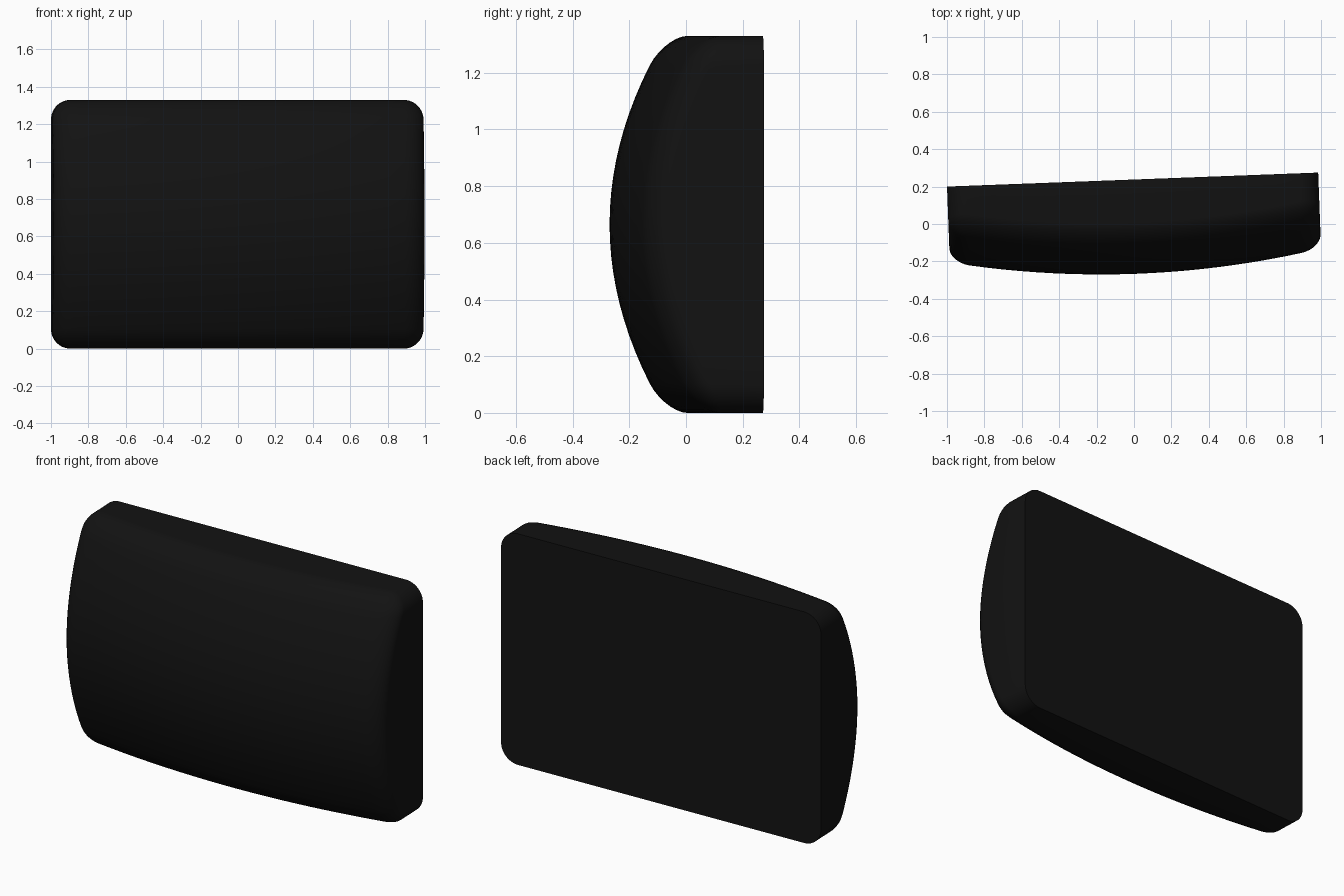
import bpy, bmesh
from math import sin, cos, pi, hypot, radians

if "Cube" in bpy.data.objects:
    bpy.data.objects.remove(bpy.data.objects["Cube"])

HALF_W, HALF_H = 0.993, 0.665      # half width and half height
DEPTH = 0.504                      # back to crown of the dome
R, DROP = 0.105, 0.075             # rim rounding: in plan, in depth
INNER, RIM = 20, 7                 # grid steps across the middle and each rounded rim
TILT = radians(2.16)


def axis(half):
    """Pairs of (core position, signed rim amount) along one axis."""
    core = half - R
    rim = [i / RIM for i in range(RIM, 0, -1)]
    return ([(-core, -t) for t in rim]
            + [(core * (2 * i / INNER - 1), 0) for i in range(INNER + 1)]
            + [(core, t) for t in reversed(rim)])


bm = bmesh.new()

# Domed front with rounded rim
rows = []
for cz, tz in axis(HALF_H):
    row = []
    for cx, tx in axis(HALF_W):
        angle = max(abs(tx), abs(tz)) * pi / 2
        length = hypot(tx, tz) or 1
        x = cx + R * sin(angle) * tx / length
        z = cz + R * sin(angle) * tz / length
        dome = DEPTH - 0.099 * x * x - 0.45 * z * z
        row.append(bm.verts.new((x, -(dome - DROP * (1 - cos(angle))), z)))
    rows.append(row)
for a, b in zip(rows, rows[1:]):
    for i in range(len(a) - 1):
        bm.faces.new((a[i], a[i + 1], b[i + 1], b[i]))

# Straight sides running to the flat back
rim_edges = [e for e in bm.edges if e.is_boundary]
side = bmesh.ops.extrude_edge_only(bm, edges=rim_edges)["geom"]
for v in side:
    if isinstance(v, bmesh.types.BMVert):
        v.co.y = 0
back = [e for e in bm.edges if e.is_boundary and all(abs(v.co.y) < 1e-6 for v in e.verts)]
bmesh.ops.contextual_create(bm, geom=back)
bmesh.ops.recalc_face_normals(bm, faces=bm.faces)

mesh = bpy.data.meshes.new("domed_panel")
bm.to_mesh(mesh)
bm.free()
panel = bpy.data.objects.new("domed_panel", mesh)
bpy.context.collection.objects.link(panel)
panel.location = (-0.0075, 0.2375, HALF_H)
panel.rotation_euler.z = TILT

# Smooth front, crisp back edge
bpy.context.view_layer.objects.active = panel
panel.select_set(True)
bpy.ops.object.shade_smooth_by_angle(angle=radians(40))

black = bpy.data.materials.new("black")
black.diffuse_color = (0.006, 0.006, 0.006, 1)
black.use_nodes = True
black.node_tree.nodes["Principled BSDF"].inputs["Base Color"].default_value = black.diffuse_color
mesh.materials.append(black)
